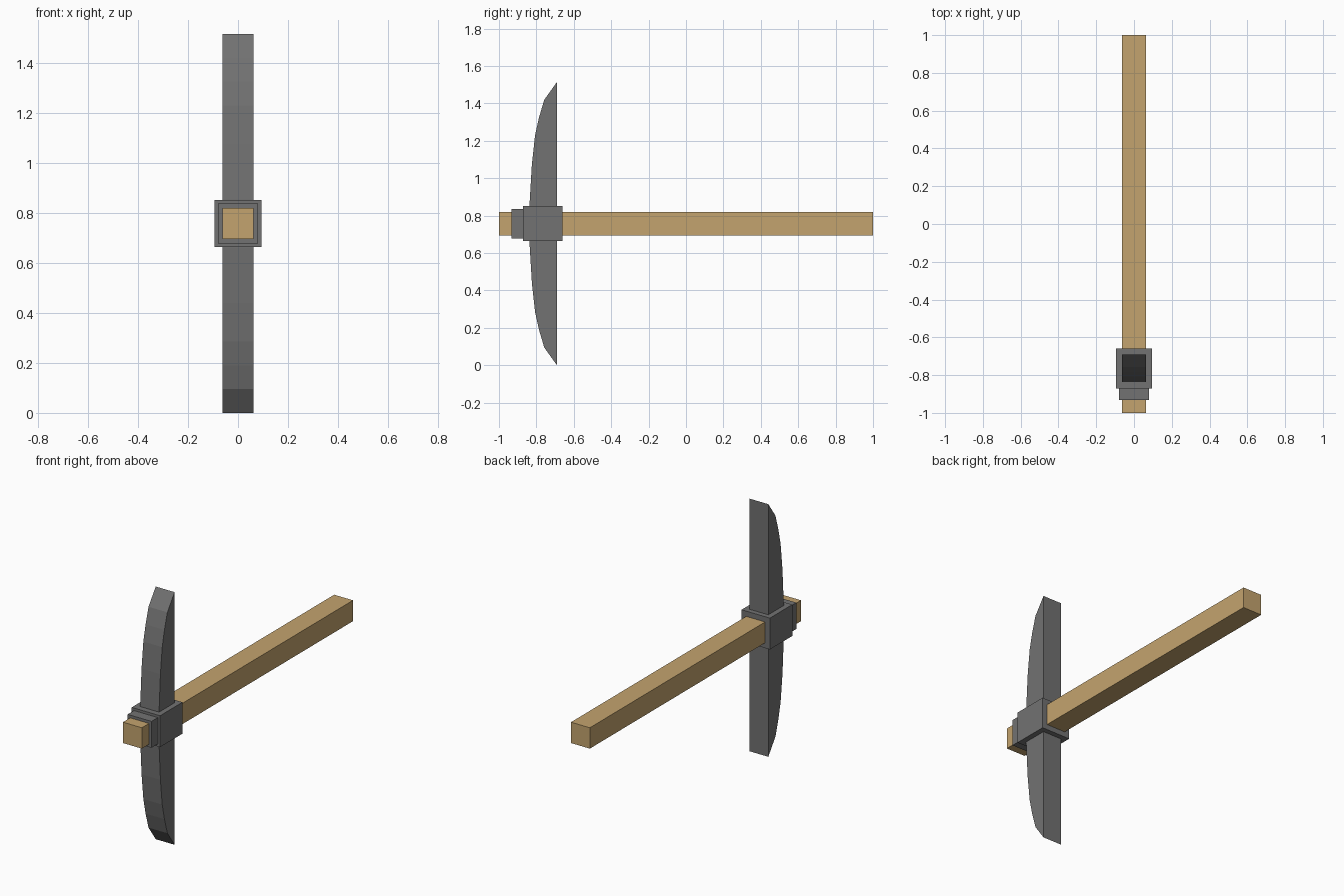
import bpy, bmesh

if "Cube" in bpy.data.objects:
    bpy.data.objects.remove(bpy.data.objects["Cube"])

ZC = 0.757  # height of the handle axis


def material(name, rgb):
    m = bpy.data.materials.new(name)
    m.diffuse_color = (*rgb, 1.0)
    m.use_nodes = True
    m.node_tree.nodes["Principled BSDF"].inputs["Base Color"].default_value = m.diffuse_color
    return m


metal = material("grey metal", (0.168, 0.168, 0.168))
wood = material("light wood", (0.55, 0.37, 0.156))


def add_object(name, bm, mat):
    bmesh.ops.recalc_face_normals(bm, faces=bm.faces)
    mesh = bpy.data.meshes.new(name)
    bm.to_mesh(mesh)
    bm.free()
    mesh.materials.append(mat)
    ob = bpy.data.objects.new(name, mesh)
    bpy.context.collection.objects.link(ob)
    return ob


def square_bar(name, half, y0, y1, mat):
    """Square section bar running along y on the handle axis."""
    bm = bmesh.new()
    bmesh.ops.create_cube(bm, size=1.0)
    for v in bm.verts:
        v.co = (v.co.x * 2 * half, y0 + (v.co.y + 0.5) * (y1 - y0),
                ZC + v.co.z * 2 * half)
    return add_object(name, bm, mat)


# Handle and the two stepped collars
square_bar("handle", 0.0625, -1.0, 1.0, wood)
square_bar("collar", 0.094, -0.872, -0.66, metal)
square_bar("front_collar", 0.079, -0.932, -0.872, metal)

# Curved pick head: half profile (y, height) mirrored about the handle axis
half = [(-0.69, 0.0), (-0.758, 0.095), (-0.786, 0.19), (-0.807, 0.285),
        (-0.824, 0.44), (-0.837, 0.66)]
profile = half + [(y, 2 * ZC - z) for y, z in reversed(half)]
bm = bmesh.new()
face = bm.faces.new([bm.verts.new((-0.0625, y, z)) for y, z in profile])
ext = bmesh.ops.extrude_face_region(bm, geom=[face], use_keep_orig=True)
for v in ext["geom"]:
    if isinstance(v, bmesh.types.BMVert):
        v.co.x = 0.0625
add_object("pick_head", bm, metal)
